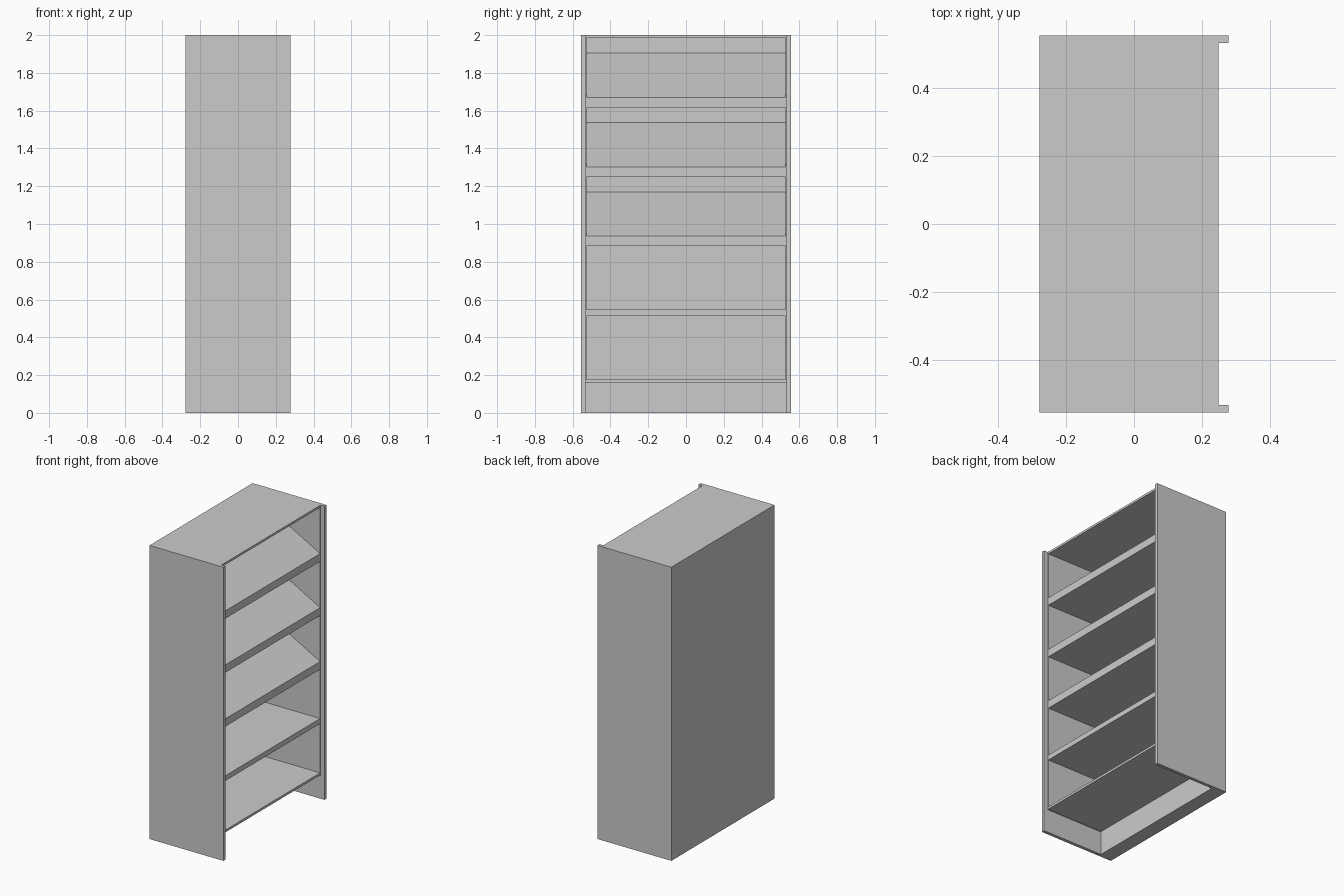
import bpy

if "Cube" in bpy.data.objects:
    bpy.data.objects.remove(bpy.data.objects["Cube"])

HALF_Y, INNER_Y, CELL_Y = 0.555, 0.533, 0.528   # outer side, panel inside, opening half width
X_BACK, X_WALL, X_SHELF, X_FRONT = -0.278, -0.18, 0.249, 0.278


def extrude_y(name, profile, y0, y1):
    """Prism from a closed x-z profile, extruded along y."""
    n = len(profile)
    verts = [(x, y, z) for y in (y0, y1) for x, z in profile]
    faces = [tuple(range(n)), tuple(range(2 * n - 1, n - 1, -1))]
    faces += [(i, i + n, (i + 1) % n + n, (i + 1) % n) for i in range(n)]
    mesh = bpy.data.meshes.new(name)
    mesh.from_pydata(verts, [], faces)
    mesh.update()
    obj = bpy.data.objects.new(name, mesh)
    bpy.context.collection.objects.link(obj)
    return obj


def rect(x0, x1, z0, z1):
    return [(x0, z0), (x1, z0), (x1, z1), (x0, z1)]


# Side panels, with thin inner liners set back to the shelf fronts
for side, s in (("left", -1), ("right", 1)):
    a, b = sorted((s * HALF_Y, s * INNER_Y))
    extrude_y(f"{side}_side_panel", rect(X_BACK, X_FRONT, 0, 2), a, b)
    a, b = sorted((s * INNER_Y, s * CELL_Y))
    extrude_y(f"{side}_liner", rect(X_WALL, X_SHELF, 0.16, 1.985), a, b)

# Thick back and top board
extrude_y("back_panel", rect(X_BACK, X_WALL, 0, 1.985), -INNER_Y, INNER_Y)
extrude_y("top_panel", rect(X_BACK, X_SHELF, 1.985, 2), -INNER_Y, INNER_Y)

# Flat lower shelves: underside, top
for i, (z0, z1) in enumerate([(0.162, 0.178), (0.513, 0.548)]):
    extrude_y(f"flat_shelf_{i + 1}", rect(X_WALL, X_SHELF, z0, z1), -CELL_Y, CELL_Y)

# Sloped display shelves: flat underside, top rising to the back
for i, z in enumerate([0.883, 1.250, 1.618]):
    profile = [(X_WALL, z), (X_SHELF, z), (X_SHELF, z + 0.053), (X_WALL, z + 0.287)]
    extrude_y(f"sloped_shelf_{i + 1}", profile, -CELL_Y, CELL_Y)
